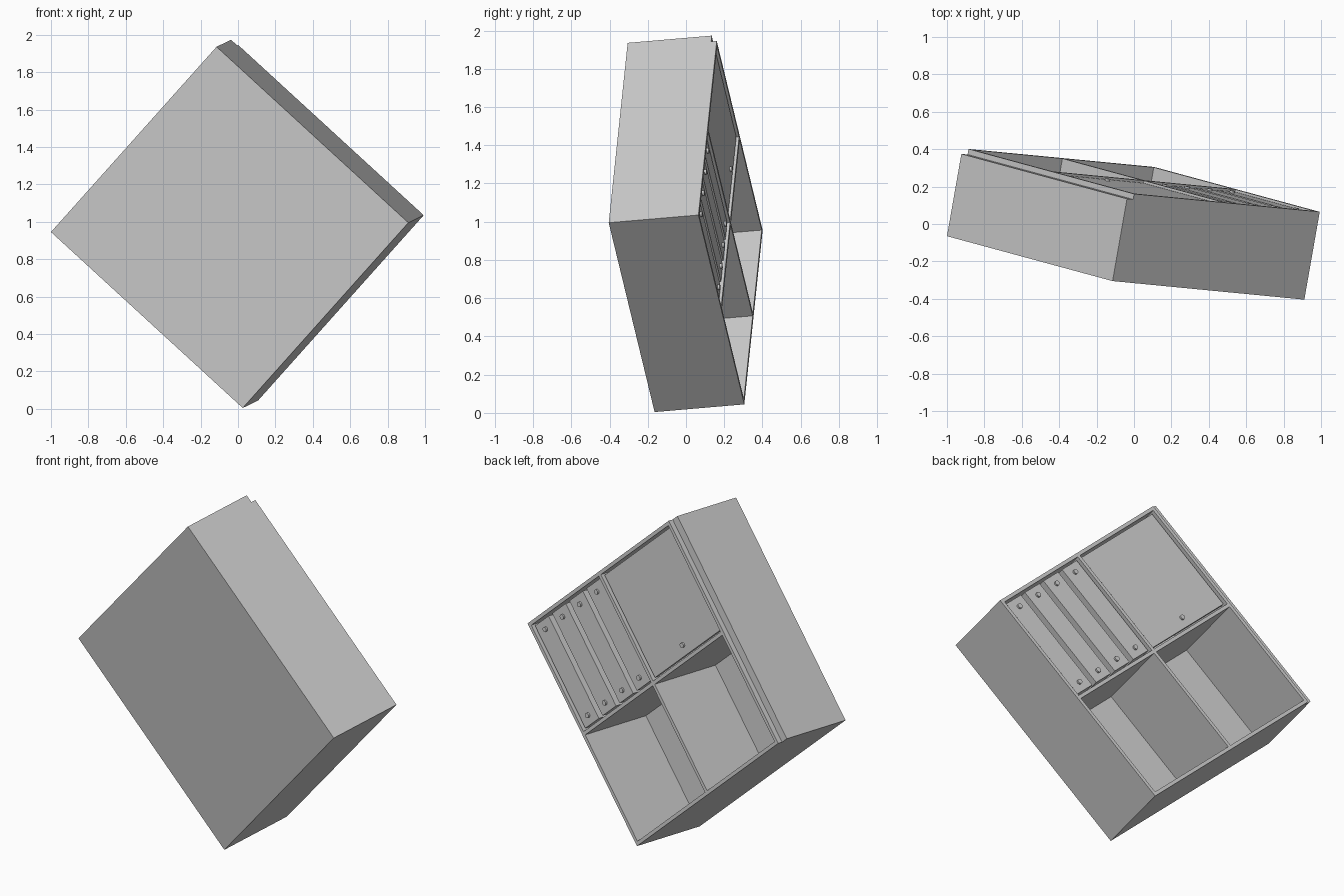
import bpy
import bmesh
from mathutils import Matrix, Vector

if "Cube" in bpy.data.objects:
    bpy.data.objects.remove(bpy.data.objects["Cube"], do_unlink=True)

grey = bpy.data.materials.new("light grey")
grey.use_nodes = True
grey.diffuse_color = (0.6, 0.6, 0.6, 1)
grey.node_tree.nodes["Principled BSDF"].inputs["Base Color"].default_value = (0.6, 0.6, 0.6, 1)

# Tilted cabinet frame: local x = width, y = depth (open side at +y), z = height
up = Vector((0.885, -0.24, 0.99)).normalized()
across = Vector((1.03, -0.10, -0.94))
across = (across - up * across.dot(up)).normalized()
deep = up.cross(across)
frame = Matrix((across, deep, up)).transposed().to_4x4()
frame.translation = (-1.0, -0.065, 0.945)


def finish(name, bm):
    mesh = bpy.data.meshes.new(name)
    bm.to_mesh(mesh)
    bm.free()
    mesh.materials.append(grey)
    obj = bpy.data.objects.new(name, mesh)
    obj.matrix_world = frame
    bpy.context.collection.objects.link(obj)


def box(name, x, y, z):
    """Box between (min, max) pairs in cabinet space."""
    bm = bmesh.new()
    size = Vector((x[1] - x[0], y[1] - y[0], z[1] - z[0]))
    centre = Vector((x[0] + x[1], y[0] + y[1], z[0] + z[1])) / 2
    bmesh.ops.create_cube(bm, size=1, matrix=Matrix.Translation(centre) @ Matrix.Diagonal(size).to_4x4())
    finish(name, bm)


def knob(name, x, y, z):
    """Small round knob standing on a front at depth y."""
    bm = bmesh.new()
    turn = Matrix.Rotation(1.5707963, 4, "X")
    bmesh.ops.create_cone(bm, cap_ends=True, segments=16, radius1=0.014, radius2=0.014, depth=0.012,
                          matrix=Matrix.Translation((x, y + 0.005, z)) @ turn)
    finish(name, bm)


side = 0.045            # outer cover panel
size = 1.35             # carcass width and height
depth = 0.478
t = 0.02                # board thickness
back = 0.015
x0, x1 = side, side + size
mid_x, mid_z = side + size / 2, size / 2

# Carcass
box("cover_panel", (0, side), (0, depth - 0.03), (0, size))
box("back_panel", (x0 + t, x1 - t), (0, back), (t, size - t))
box("side_panel_a", (x0, x0 + t), (0, depth), (0, size))
box("side_panel_b", (x1 - t, x1), (0, depth), (0, size))
box("bottom_panel", (x0 + t, x1 - t), (0, depth), (0, t))
box("top_panel", (x0 + t, x1 - t), (0, depth), (size - t, size))

# Shelf and dividers
box("shelf", (x0 + t, x1 - t), (back, depth), (mid_z - t / 2, mid_z + t / 2))
box("lower_divider", (mid_x - t / 2, mid_x + t / 2), (back, depth), (t, mid_z - t / 2))
box("upper_divider", (mid_x - t / 2, mid_x + t / 2), (back, depth), (mid_z + t / 2, size - t))

# Door
gap = 0.012
front = depth - 0.012
low, high = mid_z + t / 2 + gap, size - t - gap
door_x = (x0 + t + gap, mid_x - t / 2 - gap)
box("door", door_x, (front - 0.025, front), (low, high))
knob("door_knob", sum(door_x) / 2, front, low + 0.055)

# Drawers, each with a knob near both ends
first, last = mid_x + t / 2 + gap, x1 - t - gap
slot = 0.035
width = (last - first - 3 * slot) / 4
for i in range(4):
    left = first + i * (width + slot)
    box(f"drawer_{i + 1}", (left, left + width), (back, front), (low, high))
    for end, z in (("low", low + 0.05), ("high", high - 0.05)):
        knob(f"drawer_knob_{i + 1}_{end}", left + width / 2, front, z)
